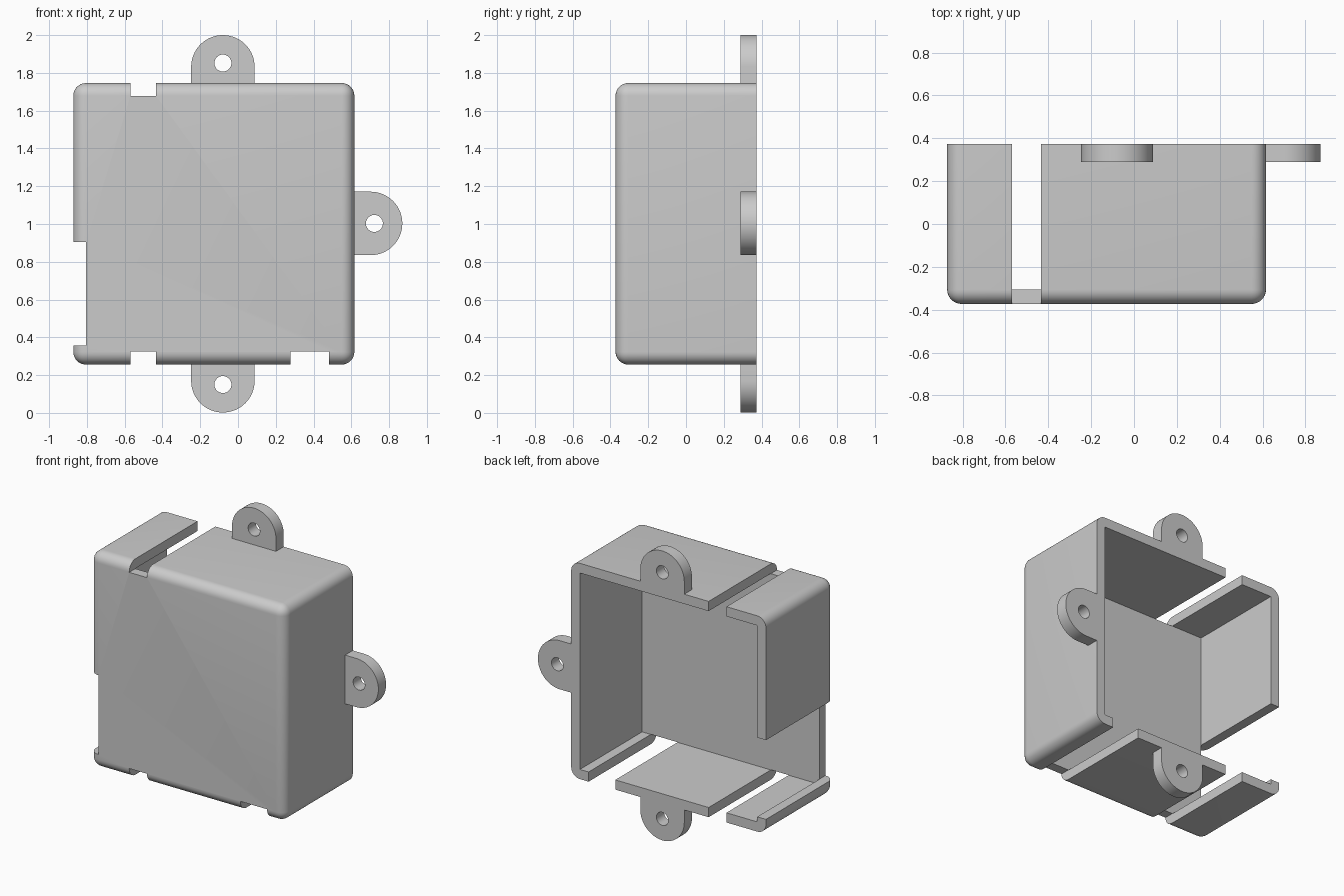
import bpy
import bmesh
from math import cos, sin, pi, radians
from mathutils import Matrix, Vector

cube = bpy.data.objects.get("Cube")
if cube:
    bpy.data.objects.remove(cube, do_unlink=True)

# Overall case limits
LEFT, RIGHT = -0.872, 0.616
FRONT, BACK = -0.373, 0.373
BOTTOM, TOP = 0.256, 1.746
WALL, ROUND = 0.067, 0.067
TAB_R, TAB_FRONT = 0.168, 0.289

grey = bpy.data.materials.new("plain grey")
grey.use_nodes = True
colour = (0.6, 0.6, 0.6, 1)
grey.diffuse_color = colour
grey.node_tree.nodes["Principled BSDF"].inputs["Base Color"].default_value = colour


def make_object(name, bm):
    bmesh.ops.recalc_face_normals(bm, faces=bm.faces)
    mesh = bpy.data.meshes.new(name)
    bm.to_mesh(mesh)
    bm.free()
    mesh.materials.append(grey)
    obj = bpy.data.objects.new(name, mesh)
    bpy.context.collection.objects.link(obj)
    return obj


def box_mesh(x, y, z):
    bm = bmesh.new()
    size = Vector((x[1] - x[0], y[1] - y[0], z[1] - z[0]))
    centre = Vector((sum(x), sum(y), sum(z))) / 2
    bmesh.ops.create_cube(bm, size=1, matrix=Matrix.Translation(centre) @ Matrix.Diagonal(size).to_4x4())
    return bm


def cut(target, cutter):
    """Subtract the cutter from the target and discard it."""
    cutter.hide_render = True
    mod = target.modifiers.new("cut", 'BOOLEAN')
    mod.operation, mod.solver, mod.object = 'DIFFERENCE', 'EXACT', cutter
    bpy.context.view_layer.objects.active = target
    bpy.ops.object.modifier_apply(modifier=mod.name)
    bpy.data.objects.remove(cutter, do_unlink=True)


def prism(name, outline, y0, y1):
    """Extrude an (x, z) outline along y."""
    bm = bmesh.new()
    face = bm.faces.new([bm.verts.new((x, y0, z)) for x, z in outline])
    new = bmesh.ops.extrude_face_region(bm, geom=[face])["geom"]
    bmesh.ops.translate(bm, verts=[v for v in new if isinstance(v, bmesh.types.BMVert)], vec=(0, y1 - y0, 0))
    return make_object(name, bm)


def smooth(obj):
    bpy.ops.object.select_all(action='DESELECT')
    obj.select_set(True)
    bpy.context.view_layer.objects.active = obj
    bpy.ops.object.shade_smooth_by_angle(angle=radians(30))


# Case: rounded on every edge except the open back rim
bm = box_mesh((LEFT, RIGHT), (FRONT, BACK), (BOTTOM, TOP))
rounded = [e for e in bm.edges if any(v.co.y < 0 for v in e.verts)]
bmesh.ops.bevel(bm, geom=rounded, offset=ROUND, segments=8, profile=0.5, affect='EDGES')
case = make_object("case_shell", bm)

# Hollow interior, then cable slots through the walls
far = 0.1
depth = (FRONT - far, BACK + far)
lower, upper = (BOTTOM - far, BOTTOM + WALL + 0.001), (TOP - WALL - 0.001, TOP + far)
openings = [
    ((LEFT + WALL, RIGHT - WALL), (FRONT + WALL, BACK + far), (BOTTOM + WALL, TOP - WALL)),
    ((-0.57, -0.434), depth, upper),
    ((-0.57, -0.434), depth, lower),
    ((0.279, 0.483), depth, lower),
    ((LEFT - far, LEFT + WALL + 0.001), depth, (0.358, 0.905)),
]
for limits in openings:
    cut(case, make_object("opening_cutter", box_mesh(*limits)))
smooth(case)


# Mounting tabs: round-ended plates with a screw hole
def tab(name, root, direction):
    out = Vector(direction)
    side = Vector((-out.y, out.x))
    root = Vector(root)
    centre = root + out * (0.254 - TAB_R)
    inner = root - out * 0.03
    outline = [inner - side * TAB_R]
    outline += [centre + TAB_R * (out * sin(a) - side * cos(a)) for a in (pi * i / 32 for i in range(33))]
    outline.append(inner + side * TAB_R)
    plate = prism(name, outline, TAB_FRONT, BACK)
    hole_centre = centre + out * 0.02
    hole = [hole_centre + 0.045 * Vector((cos(a), sin(a))) for a in (2 * pi * i / 32 for i in range(32))]
    cut(plate, prism("hole_cutter", hole, TAB_FRONT - far, BACK + far))
    smooth(plate)


tab("top_mounting_tab", (-0.08, TOP), (0, 1))
tab("bottom_mounting_tab", (-0.08, BOTTOM), (0, -1))
tab("left_mounting_tab", (RIGHT, 1.003), (1, 0))
